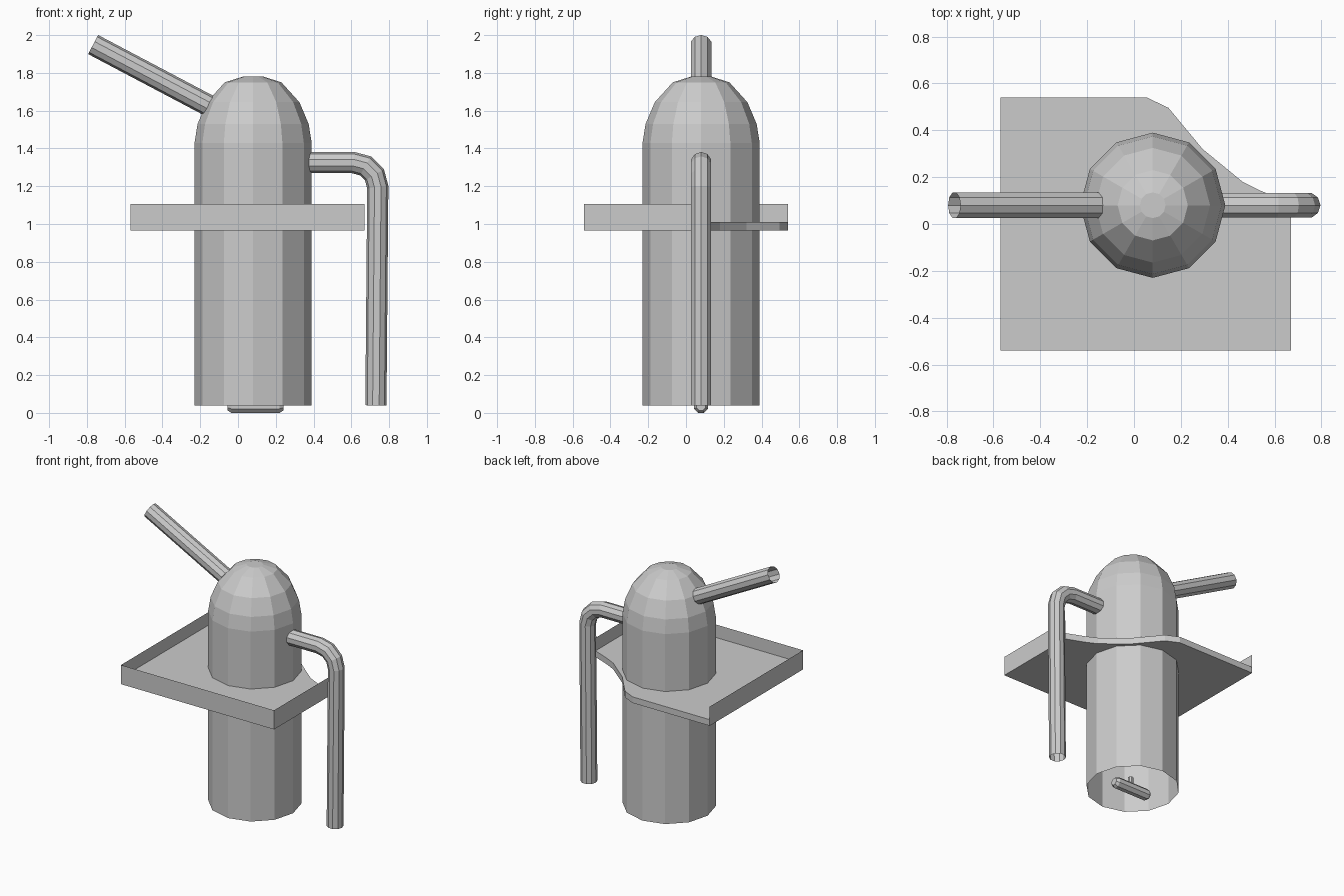
import bpy, math
from mathutils import Vector

if "Cube" in bpy.data.objects:
    bpy.data.objects.remove(bpy.data.objects["Cube"])

grey = bpy.data.materials.new("light grey")
grey.diffuse_color = (0.6, 0.6, 0.6, 1)
grey.use_nodes = True
grey.node_tree.nodes["Principled BSDF"].inputs["Base Color"].default_value = grey.diffuse_color
CX = CY = 0.08


def make(name, verts, faces):
    mesh = bpy.data.meshes.new(name)
    mesh.from_pydata([tuple(v) for v in verts], [], faces)
    mesh.materials.append(grey)
    ob = bpy.data.objects.new(name, mesh)
    bpy.context.collection.objects.link(ob)
    return ob


def rings(name, loops, cap_start=False, cap_end=False):
    """Skin a row of equal-sided loops."""
    n = len(loops[0])
    verts = [v for loop in loops for v in loop]
    faces = [(r * n + i, r * n + (i + 1) % n, (r + 1) * n + (i + 1) % n, (r + 1) * n + i)
             for r in range(len(loops) - 1) for i in range(n)]
    if cap_start:
        faces.append(tuple(reversed(range(n))))
    if cap_end:
        faces.append(tuple(range(len(verts) - n, len(verts))))
    return make(name, verts, faces)


def pipe(name, path, radius, sides, capped=False, radii=None):
    """Tube in the xz plane along a path of (x, z), mitred at the bends."""
    pts = [Vector((x, 0, z)) for x, z in path]
    loops = []
    for k, p in enumerate(pts):
        a = (p - pts[k - 1]).normalized() if k else (pts[1] - p).normalized()
        b = (pts[k + 1] - p).normalized() if k < len(pts) - 1 else a
        t = (a + b).normalized()
        side = Vector((0, 1, 0)).cross(t)
        r = radii[k] if radii else radius
        stretch = 1 / max(0.5, t.dot(a))
        loop = []
        for i in range(sides):
            ang = 2 * math.pi * (i + 0.5) / sides + math.pi / 2 * (sides % 4 == 2)
            loop.append(p + side * (r * stretch * math.cos(ang))
                        + Vector((0, CY + r * math.sin(ang), 0)))
        loops.append(loop)
    return rings(name, loops, capped, capped)


# Twelve-sided body with an open bottom and a faceted dome
profile = [(0.31, 0.04), (0.31, 1.43), (0.294, 1.53), (0.245, 1.645),
           (0.15, 1.75), (0.055, 1.78)]
rings("body", [[(CX + r * math.cos(math.tau * i / 12), CY + r * math.sin(math.tau * i / 12), z)
                for i in range(12)] for r, z in profile], cap_end=True)

# Slanted inlet pipe and bent outlet pipe, both open ended
pipe("inlet_pipe", [(-0.10, 1.598), (-0.767, 1.95)], 0.057, 10)
bend = [(0.61 + 0.13 * math.sin(a), 1.195 + 0.13 * math.cos(a))
        for a in (math.radians(d) for d in (0, 30, 60, 90))]
pipe("outlet_pipe", [(0.33, 1.325)] + bend + [(0.73, 0.04)], 0.056, 10)

# Tray floor with a curved cut-out at the back right corner
X0, X1, Y0, Y1 = -0.57, 0.67, -0.54, 0.54
Z0, Z1, Z2 = 0.965, 1.01, 1.105
outline = [(X0, Y0), (X1, Y0), (X1, 0.09), (0.545, 0.14), (0.464, 0.18),
           (0.293, 0.32), (0.147, 0.496), (0.055, Y1), (X0, Y1)]
rings("tray_floor", [[(x, y, z) for x, y in outline] for z in (Z0, Z1)], True, True)

# Thin upright walls on the left, front and right
wall = [(X0, Y1), (X0, Y0), (X1, Y0), (X1, 0.09)]
make("tray_walls", [(x, y, z) for z in (Z1, Z2) for x, y in wall],
     [(i, i + 1, i + 5, i + 4) for i in range(3)])

# Small handle bar with tapered ends under the body, and its stem
pipe("bottom_handle", [(-0.055, 0.037), (-0.035, 0.037), (0.22, 0.037), (0.24, 0.037)],
     0.04, 8, True, [0.026, 0.04, 0.04, 0.026])
pipe("handle_stem", [(0.095, 0.04), (0.095, 0.12)], 0.018, 8, True)
